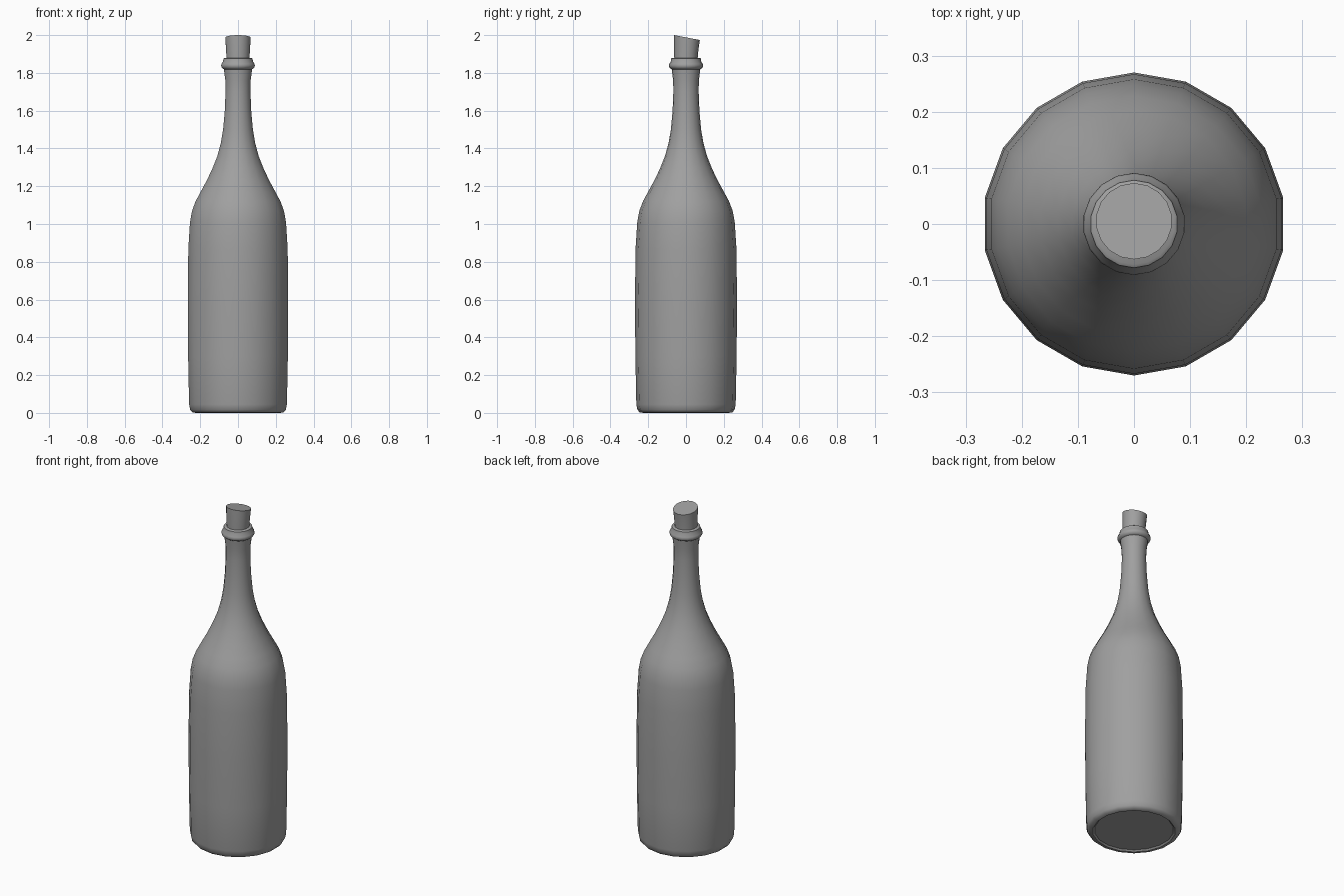
import bpy, bmesh, math

if "Cube" in bpy.data.objects:
    bpy.data.objects.remove(bpy.data.objects["Cube"])

SIDES = 18


def material(name, c):
    m = bpy.data.materials.new(name)
    m.diffuse_color = (*c, 1)
    m.use_nodes = True
    m.node_tree.nodes["Principled BSDF"].inputs["Base Color"].default_value = m.diffuse_color
    return m


def lathe(name, profile, mat, warp=None, angle=40):
    """Revolve a (radius, z) profile, bottom to top, and cap both ends."""
    bm = bmesh.new()
    rings = []
    for r, z in profile:
        ring = []
        for i in range(SIDES):
            a = math.pi / 2 + i * 2 * math.pi / SIDES
            co = (r * math.cos(a), r * math.sin(a), z)
            ring.append(bm.verts.new(warp(*co) if warp else co))
        rings.append(ring)
    for lo, hi in zip(rings, rings[1:]):
        for i in range(SIDES):
            j = (i + 1) % SIDES
            bm.faces.new((lo[i], lo[j], hi[j], hi[i]))
    bm.faces.new(rings[0][::-1])
    bm.faces.new(rings[-1])
    me = bpy.data.meshes.new(name)
    bm.to_mesh(me)
    bm.free()
    me.materials.append(mat)
    ob = bpy.data.objects.new(name, me)
    bpy.context.collection.objects.link(ob)
    bpy.ops.object.select_all(action='DESELECT')
    ob.select_set(True)
    bpy.context.view_layer.objects.active = ob
    bpy.ops.object.shade_smooth_by_angle(angle=math.radians(angle))
    return ob


grey = material("plain grey", (0.35, 0.35, 0.35))

# Bottle body, shoulder and neck
lathe("bottle", [
    (0.216, 0.008), (0.225, 0.0), (0.245, 0.003), (0.257, 0.016), (0.263, 0.045),
    (0.268, 0.30), (0.270, 0.60), (0.267, 0.87), (0.258, 1.01), (0.247, 1.07),
    (0.228, 1.12), (0.201, 1.17), (0.168, 1.23), (0.137, 1.295), (0.111, 1.36),
    (0.092, 1.43), (0.080, 1.50), (0.071, 1.60), (0.067, 1.70), (0.068, 1.76),
    (0.074, 1.805), (0.076, 1.83)], grey)

# Raised lip around the mouth
lathe("lip", [
    (0.074, 1.818), (0.086, 1.826), (0.091, 1.838), (0.088, 1.848),
    (0.080, 1.862), (0.078, 1.876), (0.072, 1.880)], grey)


# Cork with a slanted top
def slant(x, y, z):
    return (x, y + 0.005, z - 0.013 - 0.19 * y) if z > 1.95 else (x, y, z)


lathe("cork", [(0.061, 1.85), (0.063, 1.90), (0.068, 2.0)], grey, slant)
